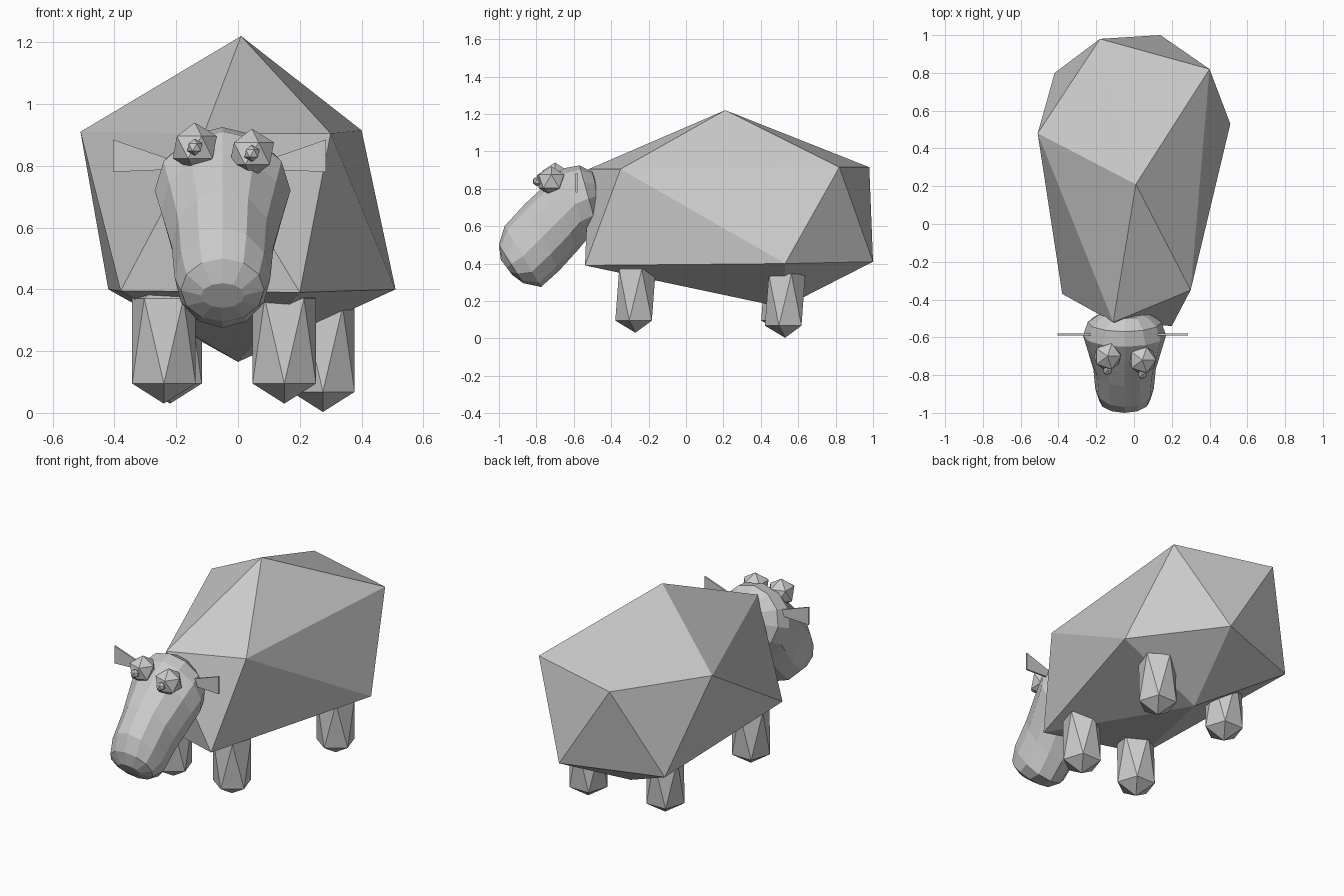
import bpy, bmesh
from math import cos, sin, pi
from mathutils import Vector, Matrix

cube = bpy.data.objects.get("Cube")
if cube:
    bpy.data.objects.remove(cube, do_unlink=True)

GREY = (0.6, 0.6, 0.6, 1)
grey = bpy.data.materials.new("plain_grey")
grey.use_nodes = True
grey.diffuse_color = GREY
grey.node_tree.nodes["Principled BSDF"].inputs["Base Color"].default_value = GREY


def finish(name, bm):
    bmesh.ops.recalc_face_normals(bm, faces=bm.faces)
    mesh = bpy.data.meshes.new(name)
    bm.to_mesh(mesh)
    bm.free()
    mesh.materials.append(grey)
    obj = bpy.data.objects.new(name, mesh)
    bpy.context.collection.objects.link(obj)
    return obj


def loft(name, rings, start=None, end=None, twist=False):
    """Join rings of points; ends close to a point, or a flat cap if none."""
    bm = bmesh.new()
    rows = [[bm.verts.new(p) for p in ring] for ring in rings]
    n = len(rows[0])
    for a, b in zip(rows, rows[1:]):
        for i in range(n):
            j = (i + 1) % n
            if twist:
                bm.faces.new((a[i], a[j], b[i]))
                bm.faces.new((a[j], b[j], b[i]))
            else:
                bm.faces.new((a[i], a[j], b[j], b[i]))
    for row, tip in ((rows[0], start), (rows[-1], end)):
        if tip is None:
            bm.faces.new(row)
        else:
            pole = bm.verts.new(tip)
            for i in range(n):
                bm.faces.new((row[i], row[(i + 1) % n], pole))
    return finish(name, bm)


# Body: a stretched, uneven twenty-sided solid
upper = [(-.11, -.52, .905), (.30, -.35, .905), (.40, .82, .915), (-.18, .98, .915), (-.51, .48, .91)]
lower = [(.20, -.54, .39), (.51, .53, .40), (.14, 1.0, .41), (-.42, .80, .40), (-.38, -.37, .395)]
loft("body", [upper, lower], (.01, .21, 1.22), (0, .52, .165), twist=True)


# Legs: five-sided twisted prisms with pointed ends
def leg(name, x, y, foot):
    def ring(z, phase):
        return [(x + .108 * sin(phase + i * 2 * pi / 5),
                 y - .108 * cos(phase + i * 2 * pi / 5), z) for i in range(5)]
    loft(name, [ring(foot + .065, 0), ring(foot + .34, pi / 5)],
         (x, y, foot), (x, y, foot + .40), twist=True)


leg("front_right_leg", -.24, -.27, .03)
leg("front_left_leg", .15, -.27, .03)
leg("back_right_leg", -.22, .51, .03)
leg("back_left_leg", .275, .53, .003)

# Head: rings from the skull down to the muzzle (top y, z; bottom y, z; half width)
HEAD_X = -.05
stations = [
    (-.50, .89, -.455, .63, .13),
    (-.57, .925, -.47, .57, .195),
    (-.65, .91, -.53, .53, .22),
    (-.73, .84, -.58, .47, .20),
    (-.86, .72, -.68, .36, .165),
    (-.97, .60, -.775, .275, .155),
    (-1.0, .50, -.87, .295, .135),
    (-.99, .42, -.93, .34, .07),
]
rings = []
for ty, tz, by, bz, w in stations:
    top, bottom = Vector((HEAD_X, ty, tz)), Vector((HEAD_X, by, bz))
    mid, half = (top + bottom) / 2, (top - bottom) / 2
    rings.append([mid + half * cos(i * pi / 6) + Vector((w * sin(i * pi / 6), 0, 0))
                  for i in range(12)])
loft("head", rings, start=(HEAD_X, -.45, .77))


# Eyes and pupils
def ball(name, centre, radius):
    bm = bmesh.new()
    bmesh.ops.create_icosphere(bm, subdivisions=1, radius=radius,
                               matrix=Matrix.Translation(centre))
    finish(name, bm)


for side, x, y, z in (("right", -.14, -.70, .86), ("left", .045, -.72, .84)):
    ball(side + "_eye", (x, y, z), .08)
    ball(side + "_pupil", (x, y - .075, z), .027)

# Ears: thin flared plates
for side, s in (("right", -1), ("left", 1)):
    outline = [(.10, .79), (.345, .78), (.345, .885), (.10, .80)]
    loft(side + "_ear", [[(HEAD_X - .01 + s * x, y, z) for x, z in outline]
                         for y in (-.59, -.58)])
